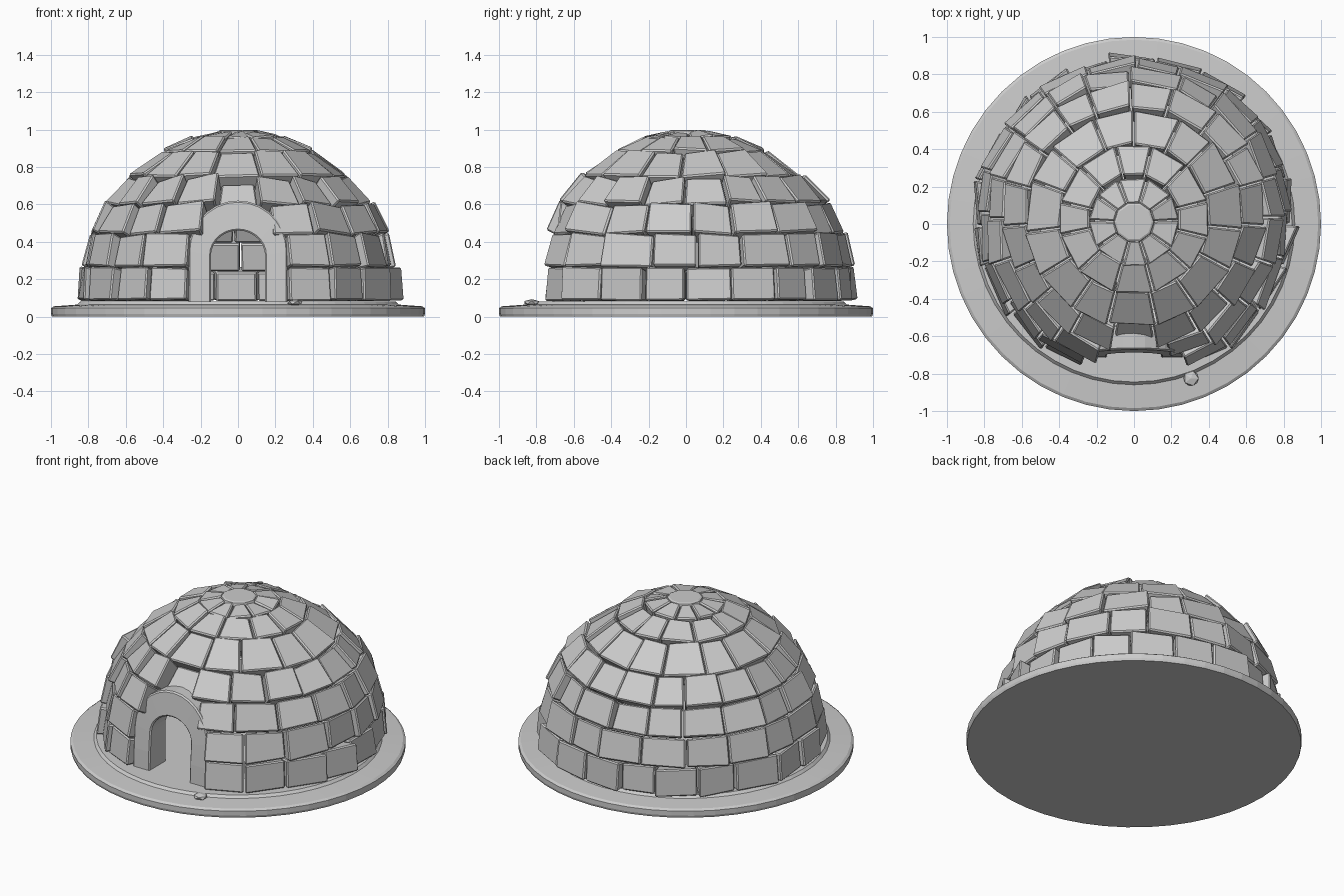
import bpy, bmesh, random
from math import sin, cos, pi, radians
from mathutils import Vector

if "Cube" in bpy.data.objects:
    bpy.data.objects.remove(bpy.data.objects["Cube"])

random.seed(11)


def finish(bm, name, bevel=0.0):
    bmesh.ops.recalc_face_normals(bm, faces=bm.faces)
    me = bpy.data.meshes.new(name)
    bm.to_mesh(me)
    bm.free()
    ob = bpy.data.objects.new(name, me)
    bpy.context.collection.objects.link(ob)
    if bevel:
        m = ob.modifiers.new("bevel", 'BEVEL')
        m.width = bevel
        m.segments = 1
        m.limit_method = 'ANGLE'
    return ob


def lathe(name, profile, seg, cy=0.0):
    """Closed solid of revolution from (radius, z) rings, bottom to top."""
    bm = bmesh.new()
    rings = [[bm.verts.new((r * cos(2 * pi * i / seg), cy + r * sin(2 * pi * i / seg), z))
              for i in range(seg)] for r, z in profile]
    for a, b in zip(rings, rings[1:]):
        for i in range(seg):
            j = (i + 1) % seg
            bm.faces.new((a[i], a[j], b[j], b[i]))
    bm.faces.new(rings[0])
    bm.faces.new(rings[-1])
    return finish(bm, name)


def add_block(bm, a0, a1, r0, z0, r1, z1, cy, push, tilt):
    """One snow block: angles from the front, outer face pushed and tilted."""
    centre = Vector((0, cy, 0.06))
    outer, inner = [], []
    for a, r, z, side in ((a0, r0, z0, -1), (a1, r0, z0, 1), (a1, r1, z1, 1), (a0, r1, z1, -1)):
        p = Vector((r * sin(a), cy - r * cos(a), z))
        d = p - centre
        n = d.normalized()
        if z < 0.3:
            n = Vector((n.x, n.y, 0)).normalized()
        q = centre + d * 0.86
        q.z = max(q.z, 0.07)
        inner.append(bm.verts.new(q))
        p += n * (push + side * tilt + random.uniform(-0.008, 0.008))
        p.z += random.uniform(-0.005, 0.005)
        outer.append(bm.verts.new(p))
    bm.faces.new(outer)
    bm.faces.new(inner[::-1])
    for i in range(4):
        j = (i + 1) % 4
        bm.faces.new((outer[j], outer[i], inner[i], inner[j]))


# Snow base: rim disc plus a raised inner floor
lathe("snow_base", [(0.995, 0.0), (1.0, 0.015), (1.0, 0.045), (0.985, 0.055), (0.86, 0.064),
                    (0.845, 0.08)], 48)

# Block courses: r0, z0, r1, z1, count, door half angle, centre y, roughness
courses = [
    (0.850, 0.085, 0.835, 0.268, 19, 19, 0.045, 0.020),
    (0.835, 0.268, 0.795, 0.445, 18, 19, 0.045, 0.020),
    (0.795, 0.445, 0.715, 0.605, 18, 14, 0.045, 0.018),
    (0.710, 0.605, 0.585, 0.750, 18, 9.5, 0.040, 0.018),
    (0.585, 0.750, 0.405, 0.885, 15, 0, 0.030, 0.012),
    (0.405, 0.885, 0.245, 0.960, 12, 0, 0.025, 0.008),
    (0.245, 0.960, 0.105, 0.990, 10, 0, 0.010, 0.005),
]
for k, (r0, z0, r1, z1, n, door, cy, rough) in enumerate(courses):
    bm = bmesh.new()
    start = radians(door) if door else pi / n
    span = 2 * pi - (2 * start if door else 0)
    step = span / n
    cuts = [start + step * i + (random.uniform(-0.1, 0.1) * step if 0 < i < n else 0)
            for i in range(n + 1)]
    gap = 0.005 / r0
    for i in range(n):
        tilt = random.uniform(-rough, rough)
        # the blocks beside the door jut out more
        if k < 4 and i in (1, n - 2):
            tilt = -0.022 if i == 1 else 0.022
        add_block(bm, cuts[i] + gap, cuts[i + 1] - gap, r0, z0 + 0.003, r1, z1 - 0.003,
                  cy, random.uniform(-0.4, 1.0) * rough, tilt)
    # recessed key block over the door
    if k == 3:
        add_block(bm, -start + gap, start - gap, r0, z0, r1, z1, cy, -0.05, 0)
    finish(bm, f"block_course_{k + 1}", 0.008)

# Cap stone
lathe("cap_stone", [(0.09, 0.86), (0.11, 0.975), (0.105, 0.992), (0.095, 0.997)], 10, 0.01)


# Door arch, leaning slightly back at the top
def arch_outline(half, spring, rise, seg=14):
    pts = [(half, 0.07), (half, 0.2)]
    pts += [(half * cos(pi * i / seg), spring + rise * sin(pi * i / seg)) for i in range(seg + 1)]
    return pts + [(-half, 0.2), (-half, 0.07)]


def front_y(z):
    return -0.715 + 0.045 * max(0, (z - 0.08) / 0.54) ** 1.5


bm = bmesh.new()
sections = []
for (xo, zo), (xi, zi) in zip(arch_outline(0.265, 0.35, 0.27), arch_outline(0.145, 0.325, 0.135)):
    sections.append([bm.verts.new(c) for c in (
        (xo, front_y(zo), zo), (xi, front_y(zi), zi), (xi, -0.54, zi), (xo, -0.54, zo))])
for a, b in zip(sections, sections[1:]):
    for i in range(4):
        j = (i + 1) % 4
        bm.faces.new((a[i], a[j], b[j], b[i]))
bm.faces.new(sections[0])
bm.faces.new(sections[-1])
finish(bm, "door_arch", 0.008)

# Loose lump of snow near the door
bm = bmesh.new()
bmesh.ops.create_icosphere(bm, subdivisions=1, radius=0.045)
for v in bm.verts:
    v.co = Vector((v.co.x + 0.305, v.co.y - 0.825, v.co.z * 0.4 + 0.075))
finish(bm, "snow_lump")
